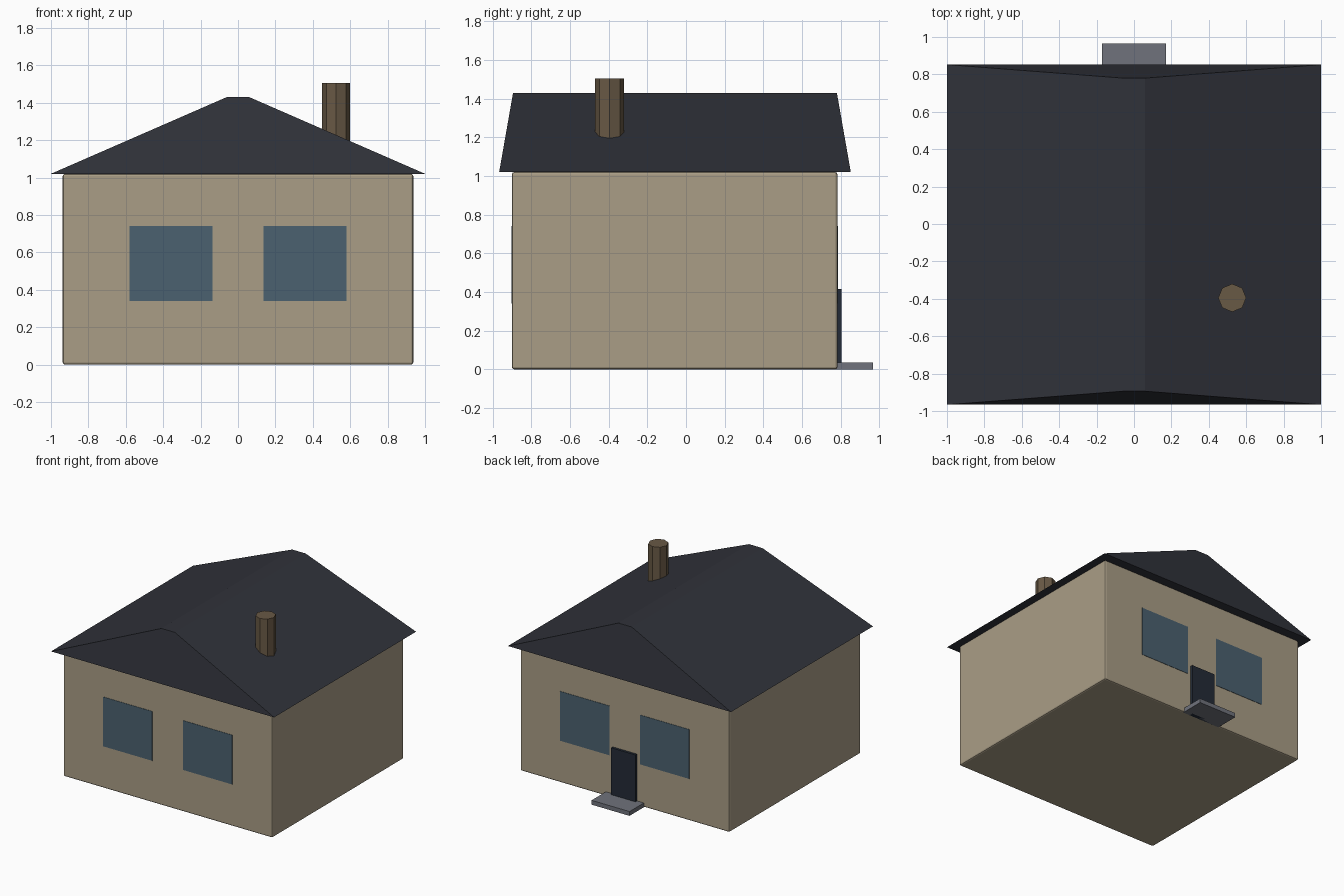
import bpy, bmesh

if "Cube" in bpy.data.objects:
    bpy.data.objects.remove(bpy.data.objects["Cube"])


def material(name, rgb):
    m = bpy.data.materials.new(name)
    m.diffuse_color = (*rgb, 1)
    m.use_nodes = True
    m.node_tree.nodes["Principled BSDF"].inputs["Base Color"].default_value = m.diffuse_color
    return m


WALL = material("wall_tan", (0.40, 0.34, 0.24))
ROOF = material("roof_slate", (0.03, 0.032, 0.042))
GLASS = material("glass_blue", (0.07, 0.12, 0.16))
DOOR = material("door_dark", (0.017, 0.024, 0.038))
BRICK = material("chimney_brown", (0.14, 0.10, 0.06))
STONE = material("step_grey", (0.16, 0.17, 0.20))


def finish(bm, name, mat):
    me = bpy.data.meshes.new(name)
    bmesh.ops.recalc_face_normals(bm, faces=bm.faces)
    bm.to_mesh(me)
    bm.free()
    me.materials.append(mat)
    ob = bpy.data.objects.new(name, me)
    bpy.context.collection.objects.link(ob)
    return ob


def tapered_box(name, mat, base, top, z0, z1):
    """Box between two rectangles (x0, x1, y0, y1) at heights z0 and z1."""
    bm = bmesh.new()
    bmesh.ops.create_cube(bm, size=2)
    for v in bm.verts:
        x0, x1, y0, y1 = top if v.co.z > 0 else base
        v.co = (x1 if v.co.x > 0 else x0,
                y1 if v.co.y > 0 else y0,
                z1 if v.co.z > 0 else z0)
    return finish(bm, name, mat)


def box(name, mat, rect, z0, z1):
    return tapered_box(name, mat, rect, rect, z0, z1)


# Walls with softly rounded edges
walls = box("walls", WALL, (-0.937, 0.937, -0.90, 0.783), 0.0, 1.02)
bevel = walls.modifiers.new("soft_edges", "BEVEL")
bevel.width = 0.012
bevel.segments = 2

# Roof with slightly sloping gables and a narrow flat ridge
tapered_box("roof", ROOF, (-1.0, 1.0, -0.966, 0.852),
            (-0.06, 0.06, -0.894, 0.78), 1.02, 1.43)

# Eight-sided chimney
bpy.ops.mesh.primitive_cylinder_add(vertices=8, radius=0.075, depth=0.40,
                                    location=(0.525, -0.395, 1.305))
chimney = bpy.context.object
chimney.name = "chimney"
chimney.data.materials.append(BRICK)

# Two flush windows on the front and on the back
for wall, y in (("front", -0.90), ("back", 0.783)):
    for side, x in (("left", -0.358), ("right", 0.358)):
        box(f"{wall}_window_{side}", GLASS,
            (x - 0.221, x + 0.221, y - 0.003, y + 0.003), 0.34, 0.74)

# Back door and its step
box("door", DOOR, (-0.108, 0.108, 0.77, 0.803), 0.0, 0.415)
box("door_step", STONE, (-0.17, 0.17, 0.77, 0.966), 0.0, 0.035)
